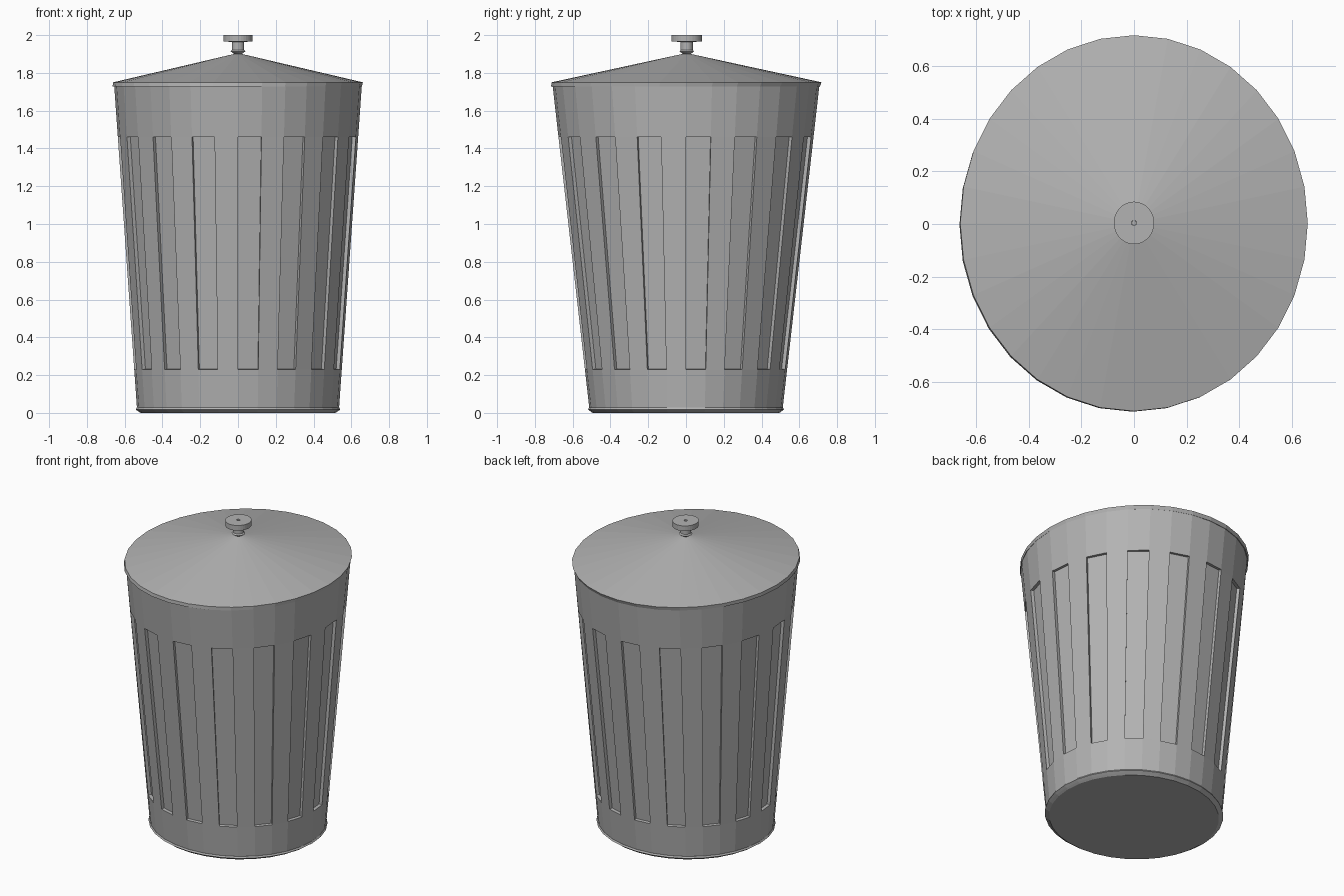
import bpy, bmesh, math

if "Cube" in bpy.data.objects:
    bpy.data.objects.remove(bpy.data.objects["Cube"])

SIDES = 32

steel = bpy.data.materials.new("galvanised grey")
steel.diffuse_color = (0.45, 0.45, 0.45, 1)
steel.use_nodes = True
steel.node_tree.nodes["Principled BSDF"].inputs["Base Color"].default_value = steel.diffuse_color


def loft(name, rings, sides=SIDES, edit=None):
    """Skin a stack of ellipses (cx, cy, rx, ry, z); zero radius makes a tip."""
    bm = bmesh.new()
    rows = []
    for cx, cy, rx, ry, z in rings:
        if rx == 0:
            rows.append([bm.verts.new((cx, cy, z))])
            continue
        row = []
        for i in range(sides):
            a = -math.pi / 2 + 2 * math.pi * i / sides
            row.append(bm.verts.new((cx + rx * math.cos(a), cy + ry * math.sin(a), z)))
        rows.append(row)
    bands = []
    for lo, hi in zip(rows, rows[1:]):
        band = []
        for i in range(sides):
            j = (i + 1) % sides
            if len(hi) == 1:
                band.append(bm.faces.new((lo[i], lo[j], hi[0])))
            elif len(lo) == 1:
                band.append(bm.faces.new((lo[0], hi[j], hi[i])))
            else:
                band.append(bm.faces.new((lo[i], lo[j], hi[j], hi[i])))
        bands.append(band)
    if len(rows[0]) > 1:
        bm.faces.new(rows[0][::-1])
    if len(rows[-1]) > 1:
        bm.faces.new(rows[-1])
    bm.normal_update()
    if edit:
        edit(bm, bands)
    mesh = bpy.data.meshes.new(name)
    bm.to_mesh(mesh)
    bm.free()
    mesh.materials.append(steel)
    obj = bpy.data.objects.new(name, mesh)
    bpy.context.collection.objects.link(obj)
    return obj


def body_ring(z):
    """Tapered body outline, growing faster in depth than in width."""
    t = (z - 0.025) / (1.74 - 0.025)
    return (0, 0, 0.535 + 0.121 * t, 0.512 + 0.195 * t, z)


def sink_panels(bm, bands):
    """Press every other side face of the middle band inward."""
    for face in bands[1][::2]:
        inward = -face.normal * 0.02
        new = bmesh.ops.extrude_discrete_faces(bm, faces=[face])["faces"][0]
        for v in new.verts:
            v.co += inward


# Tapered body with sunken upright panels
loft("can_body", [body_ring(z) for z in (0.025, 0.23, 1.46, 1.74)], edit=sink_panels)

# Base rim with a chamfered underside
loft("base_rim", [(0, 0, 0.515, 0.495, 0), (0, 0, 0.528, 0.505, 0.008),
                  (0, 0, 0.542, 0.519, 0.018), (0, 0, 0.536, 0.513, 0.028)])

# Conical lid with a narrow skirt
loft("lid", [(-0.004, -0.003, 0.66, 0.711, 1.728), (0, 0.003, 0.661, 0.715, 1.75),
             (0, 0.003, 0, 0, 1.905)])

# Knob: flared foot, stem, flat cap with a small centre dimple
K = 0.004
loft("lid_knob", [(0, K, 0.012, 0.012, 1.895), (0, K, 0.04, 0.04, 1.914),
                  (0, K, 0.032, 0.032, 1.922), (0, K, 0.032, 0.032, 1.964),
                  (0, K, 0.077, 0.081, 1.966), (0, K, 0.077, 0.081, 2.0),
                  (0, K, 0.01, 0.01, 2.0), (0, K, 0.009, 0.009, 1.996)])
